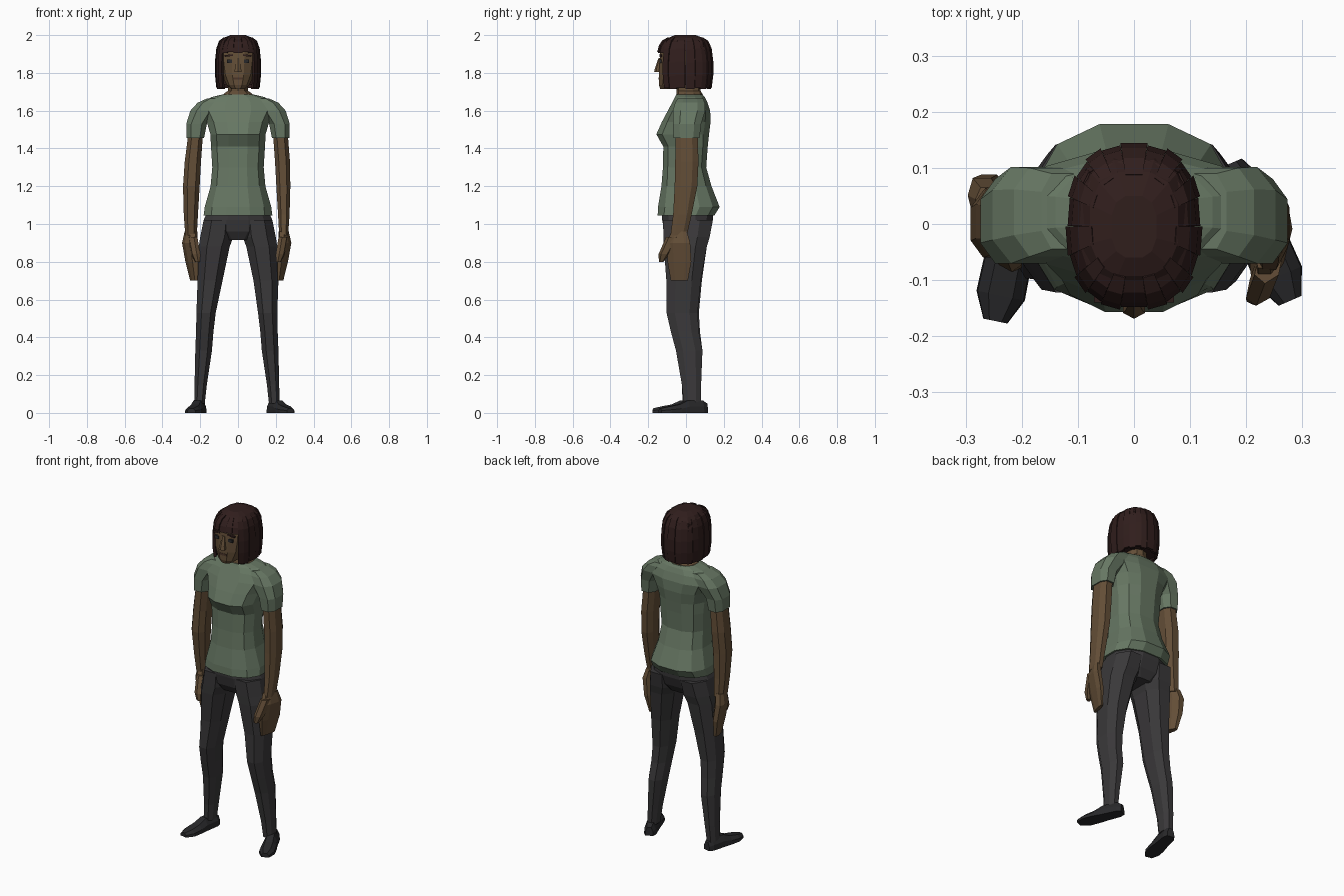
import bpy, bmesh
from math import sin, cos, pi, radians, copysign
from mathutils import Vector


def material(name, rgb):
    m = bpy.data.materials.new(name)
    m.diffuse_color = (*rgb, 1)
    return m


SKIN = material("skin", (0.125, 0.076, 0.038))
SHIRT = material("shirt_green", (0.135, 0.185, 0.125))
DARK = material("trouser_grey", (0.042, 0.04, 0.042))
SHOE = material("shoe_black", (0.022, 0.022, 0.024))
HAIR = material("hair_brown", (0.03, 0.013, 0.012))
LIP = material("lip", (0.07, 0.035, 0.022))


def power(v, p):
    return copysign(abs(v) ** p, v)


def skin_rings(bm, rings):
    """Bridge successive rings of points and close both ends."""
    vs = [[bm.verts.new(p) for p in r] for r in rings]
    n = len(vs[0])
    for a, b in zip(vs, vs[1:]):
        for i in range(n):
            j = (i + 1) % n
            bm.faces.new((a[i], a[j], b[j], b[i]))
    bm.faces.new(vs[0][::-1])
    bm.faces.new(vs[-1])


def finish(name, bm, mat):
    bmesh.ops.recalc_face_normals(bm, faces=bm.faces)
    me = bpy.data.meshes.new(name)
    bm.to_mesh(me)
    bm.free()
    me.materials.append(mat)
    ob = bpy.data.objects.new(name, me)
    bpy.context.collection.objects.link(ob)
    return ob


def ring(z, x0, x1, y0, y1, n, p):
    """Level superellipse ring filling the given x and y extents."""
    pts = []
    for i in range(n):
        a = 2 * pi * (i + 0.5) / n
        c, s = power(cos(a) / cos(pi / n), p), power(sin(a) / cos(pi / n), p)
        pts.append(((x0 + x1) / 2 + c * (x1 - x0) / 2,
                    (y0 + y1) / 2 + s * (y1 - y0) / 2, z))
    return pts


def loft(name, mat, rows, n=8, p=0.9):
    bm = bmesh.new()
    skin_rings(bm, [ring(*r, n, p) for r in rows])
    return finish(name, bm, mat)


def body(name, mat, rows, n=12, p=0.9):
    """Symmetric loft: rows are z, half width, front y, back y."""
    return loft(name, mat, [(z, -w, w, a, b) for z, w, a, b in rows], n, p)


def limb(name, mat, side, rows, n=8, p=0.85, shear=0, yc=0):
    """Rows are z, inner x, outer x, front y, back y on the given side."""
    ob = loft(name, mat, [(z, *sorted((side * a, side * b)), c, d)
                          for z, a, b, c, d in rows], n, p)
    for v in ob.data.vertices:
        v.co.x += side * shear * (v.co.y - yc)


def box(name, mat, loc, size, tilt=0):
    bpy.ops.mesh.primitive_cube_add(size=1, location=loc, rotation=(0, tilt, 0))
    ob = bpy.context.object
    ob.name, ob.scale = name, size
    ob.data.materials.append(mat)


# Torso of the shirt, with bust shelf, waist and flared hem
body("shirt", SHIRT, [
    (1.045, 0.182, -0.15, 0.15), (1.09, 0.176, -0.148, 0.178),
    (1.20, 0.145, -0.13, 0.135), (1.30, 0.136, -0.122, 0.107),
    (1.41, 0.143, -0.12, 0.115), (1.475, 0.146, -0.157, 0.122),
    (1.54, 0.165, -0.128, 0.13), (1.60, 0.20, -0.096, 0.128),
    (1.645, 0.19, -0.072, 0.113), (1.672, 0.14, -0.058, 0.10),
    (1.685, 0.085, -0.052, 0.088)], 12, 0.8)

# Pelvis and neck
body("trouser_hips", DARK, [
    (0.915, 0.10, -0.085, 0.09), (0.96, 0.18, -0.113, 0.12),
    (1.02, 0.182, -0.126, 0.142), (1.06, 0.165, -0.128, 0.145)])
body("neck", SKIN, [
    (1.67, 0.09, -0.05, 0.085), (1.69, 0.075, -0.048, 0.083),
    (1.705, 0.053, -0.047, 0.075), (1.76, 0.05, -0.05, 0.07)], 10)

# Arms: nearly mirrored, forearm and hand swing differently per side
for s, label, dy, dx in ((1, "left", -0.03, 0), (-1, "right", 0.03, 0.014)):
    limb(label + "_sleeve", SHIRT, s, [
        (1.455, 0.18, 0.272, -0.066, 0.072), (1.53, 0.165, 0.274, -0.07, 0.08),
        (1.60, 0.115, 0.252, -0.07, 0.102), (1.642, 0.10, 0.214, -0.058, 0.1),
        (1.664, 0.09, 0.165, -0.045, 0.09)], 8, 0.75)
    limb(label + "_arm", SKIN, s, [
        (0.94, 0.218, 0.265 + dx, -0.052 + dy, 0.035 + dy),
        (1.05, 0.212, 0.273 + dx, -0.053 + dy / 2, 0.045 + dy / 2),
        (1.20, 0.203, 0.277 + dx, -0.06, 0.06),
        (1.33, 0.196, 0.275 + dx / 2, -0.057, 0.066),
        (1.47, 0.186, 0.264, -0.056, 0.062)], 8, 0.8)
    limb(label + "_hand", SKIN, s, [
        (0.70, 0.216, 0.235 + dx, -0.05 + dy, 0.04 + dy),
        (0.80, 0.215, 0.258 + dx, -0.068 + dy, 0.058 + dy),
        (0.90, 0.225, 0.277 + dx, -0.07 + dy, 0.052 + dy),
        (0.96, 0.222, 0.265 + dx, -0.048 + dy, 0.035 + dy)], 8, 0.8, 0.25, dy)
    limb(label + "_thumb", SKIN, s, [
        (0.80, 0.222, 0.246, -0.112 + dy, -0.09 + dy),
        (0.84, 0.22, 0.262, -0.112 + dy, -0.06 + dy),
        (0.93, 0.227, 0.27, -0.072 + dy, -0.01 + dy)], 6, 0.85, 0.2, dy)

# Legs, tapering to the ankle with a soft bend at the knee
for s, label, dy, dx in ((1, "left", 0.0, -0.012), (-1, "right", 0.006, 0.0)):
    limb(label + "_trouser_leg", DARK, s, [
        (0.05, 0.176 + dx, 0.232 + dx, -0.012 - dy, 0.078 - dy),
        (0.15, 0.165 + dx, 0.230 + dx, -0.022, 0.08),
        (0.33, 0.138 + dx, 0.226 + dx, -0.053 + dy, 0.087),
        (0.43, 0.13 + dx, 0.222 + dx, -0.08 + dy, 0.068 + dy),
        (0.53, 0.118 + dx, 0.22 + dx, -0.103 + dy, 0.062 + dy),
        (0.70, 0.082, 0.214, -0.104 + dy, 0.078 + dy),
        (0.88, 0.044, 0.208, -0.117, 0.11),
        (0.93, 0.025, 0.2, -0.119, 0.125),
        (1.02, 0.02, 0.182, -0.122, 0.142)])


# Shoes swept from heel to toe
def shoe(name, heel, toe):
    heel, toe = Vector(heel), Vector(toe)
    side = (toe - heel).cross(Vector((0, 0, 1))).normalized()
    rings = []
    for t, w, h in ((0, 0.022, 0.05), (0.1, 0.034, 0.065), (0.42, 0.038, 0.066),
                    (0.6, 0.043, 0.045), (0.82, 0.044, 0.034), (1, 0.022, 0.024)):
        section = ((-w, 0), (w, 0), (w * 0.95, h * 0.5), (w * 0.5, h),
                   (-w * 0.5, h), (-w * 0.95, h * 0.5))
        rings.append([heel.lerp(toe, t) + side * u + Vector((0, 0, v))
                      for u, v in section])
    bm = bmesh.new()
    skin_rings(bm, rings)
    finish(name, bm, SHOE)


shoe("left_shoe", (0.172, 0.108, 0), (0.278, -0.137, 0))
shoe("right_shoe", (-0.195, 0.08, 0), (-0.247, -0.173, 0))

# Head and face
body("head", SKIN, [
    (1.715, 0.035, -0.137, -0.03), (1.735, 0.06, -0.143, 0.03),
    (1.79, 0.086, -0.143, 0.08), (1.86, 0.097, -0.14, 0.105),
    (1.92, 0.098, -0.135, 0.11), (1.955, 0.08, -0.10, 0.09)], 12, 0.8)
loft("nose", SKIN, [
    (1.805, -0.02, 0.02, -0.166, -0.13), (1.825, -0.016, 0.016, -0.162, -0.13),
    (1.88, -0.008, 0.008, -0.144, -0.13)], 6, 1)
box("mouth", LIP, (0, -0.141, 1.77), (0.05, 0.008, 0.012))
for s, label in ((1, "left"), (-1, "right")):
    box(label + "_eye", SHOE, (s * 0.045, -0.135, 1.862), (0.028, 0.012, 0.018))
    box(label + "_eyebrow", HAIR, (s * 0.048, -0.133, 1.892), (0.045, 0.014, 0.009), s * 0.12)

# Hair: cap, inner mass and a ring of overlapping locks
body("hair_cap", HAIR, [
    (1.915, 0.108, -0.135, 0.126), (1.96, 0.096, -0.12, 0.114),
    (1.985, 0.078, -0.093, 0.093), (2.0, 0.04, -0.06, 0.05)], 12, 0.75)
body("hair_back", HAIR, [
    (1.735, 0.094, -0.04, 0.112), (1.80, 0.103, -0.045, 0.12),
    (1.95, 0.098, -0.05, 0.115)], 14, 0.8)

FRINGE = ((0.62, 1.988), (0.82, 1.972), (0.94, 1.945), (1.0, 1.91))
LONG = ((0.62, 1.988), (0.82, 1.97), (0.94, 1.93), (1.0, 1.86), (1.0, 1.79), (0.94, 1.72))
COUNT = 22
bm = bmesh.new()
for k in range(COUNT):
    a = 2 * pi * k / COUNT
    rows = FRINGE if min(k, COUNT - k) <= 2 else LONG
    grow = 1.0 if k % 2 else 0.97
    drop = 0.0 if k % 2 else 0.006
    rings = []
    for f, z in rows:
        pts = []
        for da, g in ((-8.1, 1), (8.1, 1), (8.1, 0.88), (-8.1, 0.88)):
            b = a + radians(da)
            r = f * grow * g
            pts.append((0.122 * r * power(sin(b), 0.82),
                        -0.004 - 0.15 * r * power(cos(b), 0.82),
                        z - drop - (1 - g) * 0.12 * (z > 1.95)))
        rings.append(pts)
    skin_rings(bm, rings)
finish("hair_locks", bm, HAIR)
